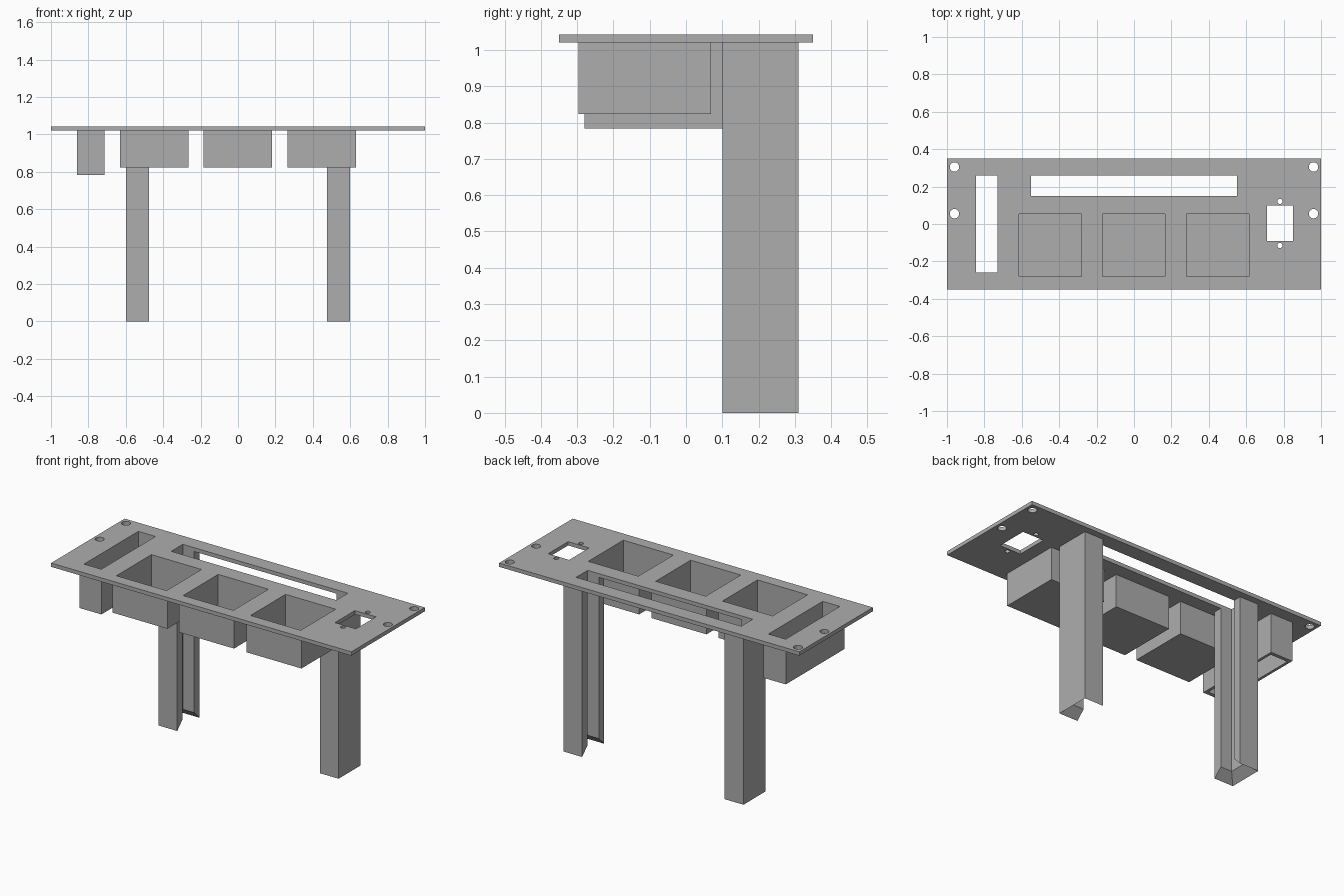
import bpy
import bmesh
from mathutils import Matrix, Vector

cube = bpy.data.objects.get("Cube")
if cube:
    bpy.data.objects.remove(cube, do_unlink=True)

grey = bpy.data.materials.new("plain grey")
grey.use_nodes = True
GREY = (0.42, 0.42, 0.42, 1)
grey.diffuse_color = GREY
grey.node_tree.nodes["Principled BSDF"].inputs["Base Color"].default_value = GREY

PLATE_LOW, PLATE_TOP = 1.02, 1.043
WALL = 0.016


def add_object(name, bm):
    bmesh.ops.recalc_face_normals(bm, faces=bm.faces)
    mesh = bpy.data.meshes.new(name)
    bm.to_mesh(mesh)
    bm.free()
    mesh.materials.append(grey)
    obj = bpy.data.objects.new(name, mesh)
    bpy.context.scene.collection.objects.link(obj)
    return obj


def add_box(bm, x, y, z):
    """Box from (low, high) ranges on each axis."""
    size = Vector((x[1] - x[0], y[1] - y[0], z[1] - z[0]))
    centre = Vector((sum(x), sum(y), sum(z))) / 2
    bmesh.ops.create_cube(bm, size=1, matrix=Matrix.Translation(centre) @ Matrix.Diagonal(size).to_4x4())


def box(name, x, y, z):
    bm = bmesh.new()
    add_box(bm, x, y, z)
    return add_object(name, bm)


def cut(obj, cutter):
    """Subtract the cutter, bake the result and discard the cutter."""
    cutter.hide_render = True
    mod = obj.modifiers.new("cut", 'BOOLEAN')
    mod.operation = 'DIFFERENCE'
    mod.solver = 'EXACT'
    mod.object = cutter
    graph = bpy.context.evaluated_depsgraph_get()
    baked = bpy.data.meshes.new_from_object(obj.evaluated_get(graph))
    obj.modifiers.clear()
    obj.data = baked
    bpy.data.objects.remove(cutter, do_unlink=True)


def grow(span, amount):
    return (span[0] - amount, span[1] + amount)


# Opening ranges in the plate
pocket_y = (-0.28, 0.053)
pockets = [(c - 0.167, c + 0.167) for c in (-0.447, -0.002, 0.447)]
side_slot = ((-0.845, -0.73), (-0.258, 0.258))
long_slot = ((-0.55, 0.55), (0.15, 0.26))
socket = ((0.71, 0.85), (-0.092, 0.098))
through = (0.95, 1.1)

# Top plate with rectangular openings and round screw holes
plate = box("top_plate", (-1, 1), (-0.35, 0.35), (PLATE_LOW, PLATE_TOP))
bm = bmesh.new()
for x, y in [(p, pocket_y) for p in pockets] + [side_slot, long_slot, socket]:
    add_box(bm, x, y, through)
holes = [(x, y, 0.025) for x in (-0.96, 0.96) for y in (0.055, 0.305)]
holes += [(0.78, y, 0.014) for y in (-0.115, 0.121)]
for x, y, r in holes:
    bmesh.ops.create_cone(bm, cap_ends=True, segments=32, radius1=r, radius2=r, depth=0.2,
                          matrix=Matrix.Translation((x, y, PLATE_LOW)))
cut(plate, add_object("plate_cutter", bm))

# Three closed pockets hanging under the plate
for label, x in zip(("right", "middle", "left"), pockets):
    low = 0.823
    pocket = box(label + "_pocket", grow(x, WALL), grow(pocket_y, WALL), (low, PLATE_LOW))
    cut(pocket, box("pocket_cutter", x, pocket_y, (low + WALL, 1.1)))

# Open-bottomed sleeve below the side slot
sleeve = box("side_sleeve", grow(side_slot[0], WALL), grow(side_slot[1], 0.022), (0.783, PLATE_LOW))
cut(sleeve, box("sleeve_cutter", *side_slot, (0.7, 1.1)))

# Channel legs, open towards the middle, with the inner bottom edge chamfered
OUT, IN, MOUTH = 0.6, 0.55, 0.475
profile = [(OUT, 0.1), (MOUTH, 0.1), (MOUTH, 0.15), (IN, 0.15),
           (IN, 0.26), (MOUTH, 0.26), (MOUTH, 0.31), (OUT, 0.31)]
for label, side in (("left", 1), ("right", -1)):
    bm = bmesh.new()
    low = [bm.verts.new((side * x, y, 0.05 if 0.12 < y < 0.28 else 0)) for x, y in profile]
    high = [bm.verts.new((side * x, y, PLATE_LOW)) for x, y in profile]
    n = len(profile)
    for i in range(n):
        j = (i + 1) % n
        bm.faces.new((low[i], low[j], high[j], high[i]))
    for ring in (low, high):
        for ids in ((0, 1, 2, 3), (0, 3, 4, 7), (4, 5, 6, 7)):
            bm.faces.new([ring[k] for k in ids])
    add_object(label + "_leg", bm)
